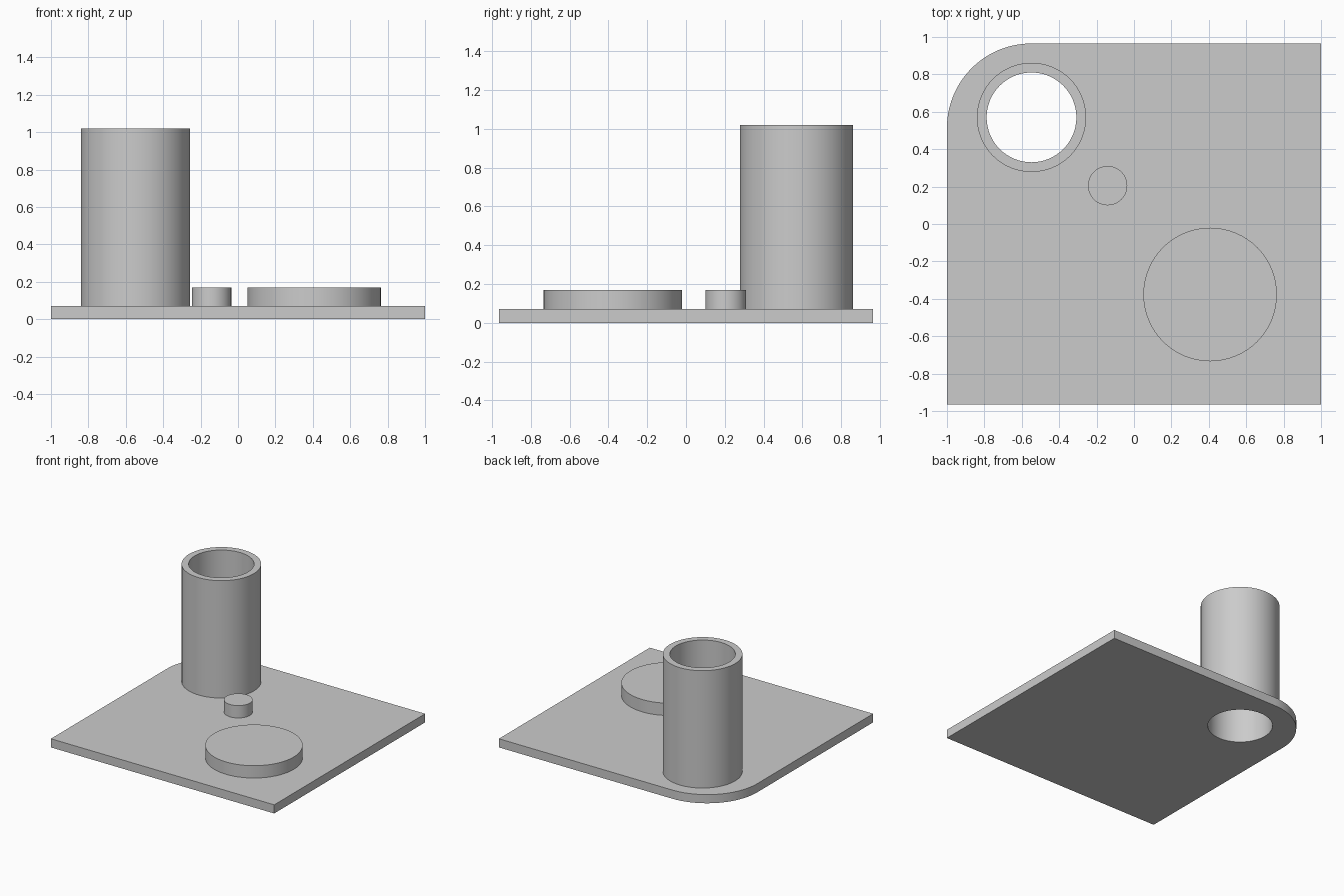
import bpy, bmesh
from math import cos, sin, pi

cube = bpy.data.objects.get("Cube")
if cube:
    bpy.data.objects.remove(cube, do_unlink=True)

GREY = (0.6, 0.6, 0.6, 1)
PLATE_TOP = 0.07
TUBE_X, TUBE_Y, BORE = -0.548, 0.57, 0.24
SIDES = 64

mat = bpy.data.materials.new("plain grey")
mat.use_nodes = True
mat.diffuse_color = GREY
mat.node_tree.nodes["Principled BSDF"].inputs["Base Color"].default_value = GREY


def arc(cx, cy, r, start, end, steps):
    angles = [start + (end - start) * i / steps for i in range(steps + 1)]
    return [(cx + r * cos(a), cy + r * sin(a)) for a in angles]


def circle(cx, cy, r):
    return arc(cx, cy, r, 0, 2 * pi, SIDES)[:-1]


def prism(name, outline, z0, z1):
    """Extrude a counter-clockwise outline from z0 to z1."""
    bm = bmesh.new()
    base = bm.faces.new([bm.verts.new((x, y, z0)) for x, y in outline])
    top = bmesh.ops.extrude_face_region(bm, geom=[base], use_keep_orig=True)["geom"]
    moved = [v for v in top if isinstance(v, bmesh.types.BMVert)]
    bmesh.ops.translate(bm, verts=moved, vec=(0, 0, z1 - z0))
    bmesh.ops.recalc_face_normals(bm, faces=bm.faces[:])
    mesh = bpy.data.meshes.new(name)
    bm.to_mesh(mesh)
    bm.free()
    mesh.materials.append(mat)
    obj = bpy.data.objects.new(name, mesh)
    bpy.context.collection.objects.link(obj)
    return obj


def activate(obj):
    bpy.ops.object.select_all(action="DESELECT")
    obj.select_set(True)
    bpy.context.view_layer.objects.active = obj


def smooth(obj):
    activate(obj)
    bpy.ops.object.shade_smooth_by_angle(angle=pi / 6)


# Base plate with one rounded corner around the tube
W, D, R = 1.0, 0.965, 0.45
corner = arc(R - W, D - R, R, pi / 2, pi, 20)
plate = prism("base_plate", [(-W, -D), (W, -D), (W, D)] + corner, 0, PLATE_TOP)

# Upright tube
tube = prism("tube", circle(TUBE_X, TUBE_Y, 0.292), PLATE_TOP, 1.02)

# Bore running through the tube and the plate
cutter = prism("bore_cutter", circle(TUBE_X, TUBE_Y, BORE), -0.2, 1.2)
cutter.hide_render = True
for obj in (plate, tube):
    cut = obj.modifiers.new("bore", "BOOLEAN")
    cut.operation = "DIFFERENCE"
    cut.solver = "EXACT"
    cut.object = cutter
    activate(obj)
    bpy.ops.object.modifier_apply(modifier=cut.name)
bpy.data.objects.remove(cutter, do_unlink=True)

# Raised discs on the plate
disc = prism("large_disc", circle(0.407, -0.377, 0.357), PLATE_TOP, 0.17)
peg = prism("small_peg", circle(-0.141, 0.205, 0.105), PLATE_TOP, 0.17)

for obj in (plate, tube, disc, peg):
    smooth(obj)
